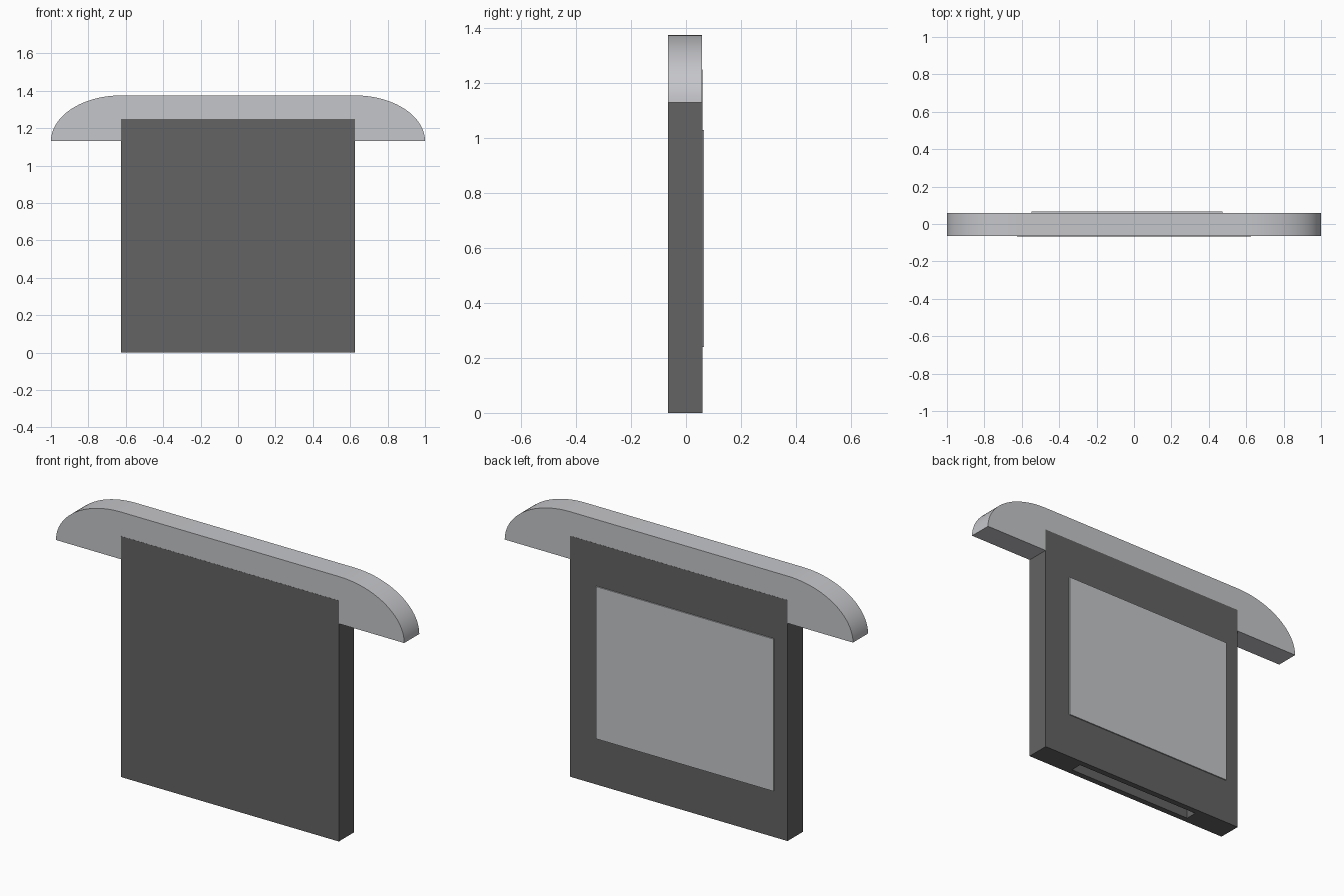
import bpy, bmesh, math
from mathutils import Vector

if "Cube" in bpy.data.objects:
    bpy.data.objects.remove(bpy.data.objects["Cube"])

def material(name, rgb):
    m = bpy.data.materials.new(name)
    m.diffuse_color = (*rgb, 1)
    m.use_nodes = True
    m.node_tree.nodes["Principled BSDF"].inputs["Base Color"].default_value = m.diffuse_color
    return m

DARK = material("dark_grey", (0.125, 0.125, 0.125))
LIGHT = material("light_grey", (0.56, 0.565, 0.59))

def finish(bm, name, mat):
    bmesh.ops.recalc_face_normals(bm, faces=bm.faces)
    mesh = bpy.data.meshes.new(name)
    bm.to_mesh(mesh)
    bm.free()
    mesh.materials.append(mat)
    obj = bpy.data.objects.new(name, mesh)
    bpy.context.collection.objects.link(obj)
    return obj

def box(lo, hi):
    bm = bmesh.new()
    bmesh.ops.create_cube(bm, size=1)
    lo, hi = Vector(lo), Vector(hi)
    for v in bm.verts:
        v.co = (lo + hi) / 2 + v.co * (hi - lo)
    return bm

YC = -0.003          # body sits slightly forward so the label fits behind
HALF = 0.0625

# Main body with a connector slot recessed into its underside
bm = box((-0.625, YC - HALF, 0), (0.625, YC + HALF, 1.25))
bottom = min(bm.faces, key=lambda f: f.calc_center_median().z)
bmesh.ops.inset_individual(bm, faces=[bottom], thickness=0.01)
for v in bottom.verts:
    v.co = (math.copysign(0.375, v.co.x), YC + math.copysign(0.031, v.co.y - YC), 0)
slot = bmesh.ops.extrude_discrete_faces(bm, faces=[bottom])["faces"][0]
for v in slot.verts:
    v.co.z = 0.125
finish(bm, "cartridge_body", DARK)

# Grip cap: flat top with quarter-ellipse ends, a hair thinner than the body
bm = bmesh.new()
N = 20
right = [(0.625 + 0.375 * math.cos(a), 1.13 + 0.245 * math.sin(a))
         for a in (i * math.pi / 2 / N for i in range(N + 1))]
profile = right + [(-x, z) for x, z in reversed(right)]
d = HALF - 0.0007
face = bm.faces.new([bm.verts.new((x, YC - d, z)) for x, z in profile])
ext = bmesh.ops.extrude_face_region(bm, geom=[face])["geom"]
bmesh.ops.translate(bm, vec=(0, 2 * d, 0),
                    verts=[g for g in ext if isinstance(g, bmesh.types.BMVert)])
cap = finish(bm, "grip_cap", LIGHT)
bpy.context.view_layer.objects.active = cap
cap.select_set(True)
bpy.ops.object.shade_smooth_by_angle(angle=math.radians(30))

# Blank label plate on the back
finish(box((-0.547, YC + HALF - 0.002, 0.24), (0.472, YC + HALF + 0.006, 1.03)),
       "label_plate", LIGHT)
